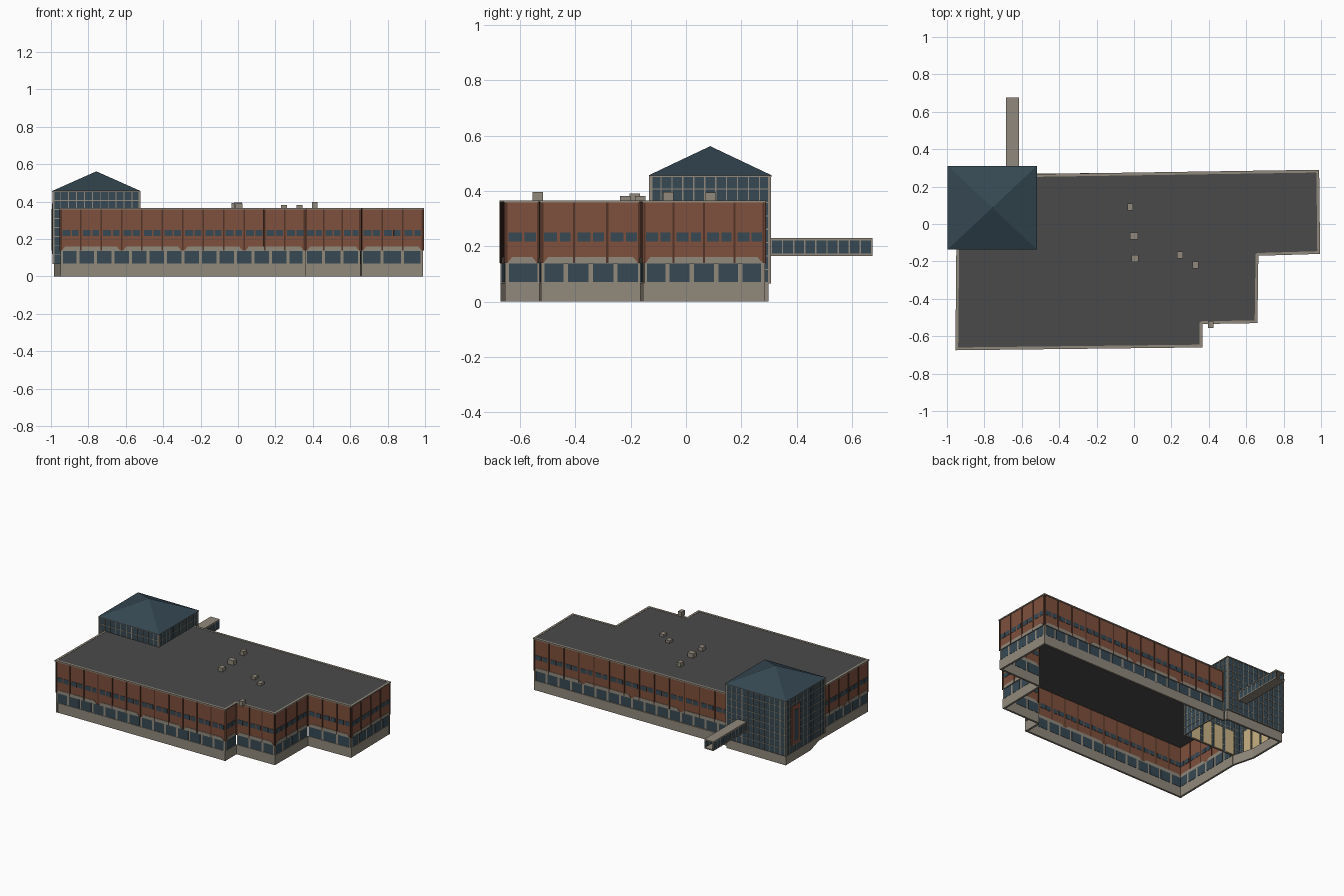
import bpy, bmesh
from mathutils import Vector, Matrix

cube = bpy.data.objects.get("Cube")
if cube:
    bpy.data.objects.remove(cube, do_unlink=True)


def material(name, *rgb):
    m = bpy.data.materials.new(name)
    m.use_nodes = True
    m.diffuse_color = (*rgb, 1)
    bsdf = next(n for n in m.node_tree.nodes if n.type == 'BSDF_PRINCIPLED')
    bsdf.inputs["Base Color"].default_value = (*rgb, 1)
    return m


BRICK = material("brick", .21, .08, .045)
DARK_BRICK = material("dark brick", .085, .035, .022)
CONCRETE = material("concrete", .28, .25, .2)
GLASS = material("blue glass", .037, .066, .088)
SLATE = material("blue roof metal", .036, .064, .085)
ROOF = material("dark grey roofing", .068, .068, .068)
TAN = material("tan lining", .58, .45, .23)

parts = {}


def part(name, mat):
    if name not in parts:
        parts[name] = (bmesh.new(), mat)
    return parts[name][0]


def box(name, mat, u, d, z, frame=Matrix(), taper=0):
    """Box spanning u (along), d (inward) and z; taper narrows the top."""
    bm = part(name, mat)
    lo, hi = Vector((u[0], d[0], z[0])), Vector((u[1], d[1], z[1]))
    place = Matrix.Translation((lo + hi) / 2) @ Matrix.Diagonal((*(hi - lo), 1))
    new = bmesh.ops.create_cube(bm, size=1, matrix=place)["verts"]
    for v in new:
        if taper and v.co.z > z[1] - .0001:
            v.co.x += taper if v.co.x < (u[0] + u[1]) / 2 else -taper
        v.co = frame @ v.co


def wall_frame(a, b):
    """Frame along a wall: x runs along it, y points into the building."""
    t = Vector((b[0] - a[0], b[1] - a[1], 0))
    length = t.length
    t.normalize()
    rows = Matrix(((t.x, -t.y, 0), (t.y, t.x, 0), (0, 0, 1)))
    return Matrix.Translation((a[0], a[1], 0)) @ rows.to_4x4(), length


def slab(name, mat, pts, z0, z1):
    bm = part(name, mat)
    face = bm.faces.new([bm.verts.new((x, y, z0)) for x, y in pts])
    ext = bmesh.ops.extrude_face_region(bm, geom=[face])["geom"]
    for v in ext:
        if isinstance(v, bmesh.types.BMVert):
            v.co.z = z1


# Plan of the main block, anticlockwise from the tower's front left
X0, X1, Y0, Y1 = -.99, -.525, -.13, .305
plan = [(-.945, Y0), (-.95, -.67), (.36, -.655), (.36, -.53), (.655, -.525),
        (.66, -.165), (.99, -.155), (.985, .285), (X1, .262)]
EAVE, SILL, TOP = .455, .068, .366


def facade(a, b):
    f, length = wall_frame(a, b)
    # ground floor windows between concrete piers
    box("window_piers", CONCRETE, (0, length), (.004, .014), (SILL, .145), f)
    n = max(1, round(length / .097))
    w = length / n
    for i in range(n):
        box("lower_windows", GLASS, (i * w + .008, (i + 1) * w - .008),
            (.002, .016), (SILL + .002, .137), f)
    # upper brick wall with chamfered concrete headers
    box("brick_walls", BRICK, (0, length), (0, .012), (.14, .36), f)
    groups = max(1, round(n / 4))
    g = length / groups
    for i in range(groups):
        box("window_headers", CONCRETE, (i * g + .008, (i + 1) * g - .008),
            (-.003, .014), (.138, .161), f, taper=.018)
    # brick bays: a dark pilaster at each joint and a pair of windows
    n = max(1, round(length / .112))
    w = length / n
    for i in range(n + 1):
        u = min(max(i * w, .005), length - .005)
        box("pilasters", DARK_BRICK, (u - .004, u + .004), (-.004, .013), (.14, .358), f)
    for i in range(n):
        for s, e in ((.1, .49), (.57, .9)):
            box("upper_windows", GLASS, ((i + s) * w, (i + e) * w),
                (-.002, .014), (.217, .249), f)
    box("parapet_cap", CONCRETE, (-.004, length + .004), (-.005, .01), (.358, TOP), f)


for a, b in zip(plan, plan[1:]):
    facade(a, b)
slab("main_roof", ROOF, plan + [(X1, Y0)], .36, .3645)

# Concrete plinth: an open ring that also runs below the tower
ring = [(-.985, .298), (-.985, .02)] + plan[:-1] + [(X1, .27), (X1, .298)]
for a, b in zip(ring, ring[1:] + ring[:1]):
    f, length = wall_frame(a, b)
    box("plinth", CONCRETE, (0, length), (.001, .015), (0, SILL), f)

# Glass tower with a mullion grid on every side
corners = [(X0, Y1), (X0, Y0), (X1, Y0), (X1, Y1)]
for side, (a, b) in enumerate(zip(corners, corners[1:] + corners[:1])):
    f, length = wall_frame(a, b)
    box("tower_glass", GLASS, (0, length), (0, .006), (SILL, EAVE), f)
    cols, rows = 11, 8
    for i in range(cols + 1):
        u = length * i / cols
        box("tower_mullions", CONCRETE, (u - .0022, u + .0022), (-.003, .008), (SILL, EAVE), f)
    for i in range(rows + 1):
        z = SILL + (EAVE - SILL) * i / rows
        box("tower_mullions", CONCRETE, (0, length), (-.002, .007),
            (z - .002, z + .002), f)
    # tan lining inside the front and outer walls
    if side < 2:
        for i in range(1, 5):
            u = length * i / 5
            box("tower_lining", TAN, (u - .035, u + .035), (.009, .013), (SILL, .24), f)
    # brick panel with a window strip on the outer wall
    if side == 0:
        box("tower_brick_panel", BRICK, (.06, .16), (-.005, .008), (.12, .39), f)
        box("tower_panel_window", GLASS, (.09, .13), (-.007, .009), (.14, .36), f)

# Tower eave and hipped roof
box("tower_eave", CONCRETE, (X0 - .004, X1 + .004), (Y0 - .004, Y1 + .004), (.451, .456))
bm = part("tower_roof", SLATE)
rim = [bm.verts.new((x + (.006 if x == X1 else -.006), y + (.006 if y == Y1 else -.006), .456))
       for x, y in corners]
peak = bm.verts.new(((X0 + X1) / 2, (Y0 + Y1) / 2, .562))
bm.faces.new(rim)
for i in range(4):
    bm.faces.new((rim[i - 1], rim[i], peak))

# Footbridge at the back, a hollow glazed tube
BX, BW, END = -.65, .035, .675
box("bridge_deck", CONCRETE, (BX - BW, BX + BW), (Y1, END), (.165, .173))
box("bridge_roof", CONCRETE, (BX - BW, BX + BW), (Y1, END), (.221, .23))
for s in (-1, 1):
    x = BX + s * (BW - .004)
    box("bridge_glass", GLASS, (x - .002, x + .002), (Y1, END), (.172, .222))
    for i in range(10):
        y = Y1 + .004 + (END - Y1 - .008) * i / 9
        box("bridge_mullions", CONCRETE, (x - .004, x + .004),
            (y - .0025, y + .0025), (.172, .222))

# Rooftop units
for x, y, w, h in ((-.02, .09, .014, .394), (0, -.065, .022, .396), (.005, -.185, .018, .39),
                   (.245, -.165, .016, .382), (.33, -.22, .016, .382), (.41, -.537, .014, .397)):
    box("rooftop_units", CONCRETE, (x - w, x + w), (y - .019, y + .019), (.363, h))

# Turn the collected parts into objects
for name, (bm, mat) in parts.items():
    bmesh.ops.recalc_face_normals(bm, faces=bm.faces)
    mesh = bpy.data.meshes.new(name)
    bm.to_mesh(mesh)
    bm.free()
    mesh.materials.append(mat)
    bpy.context.scene.collection.objects.link(bpy.data.objects.new(name, mesh))
